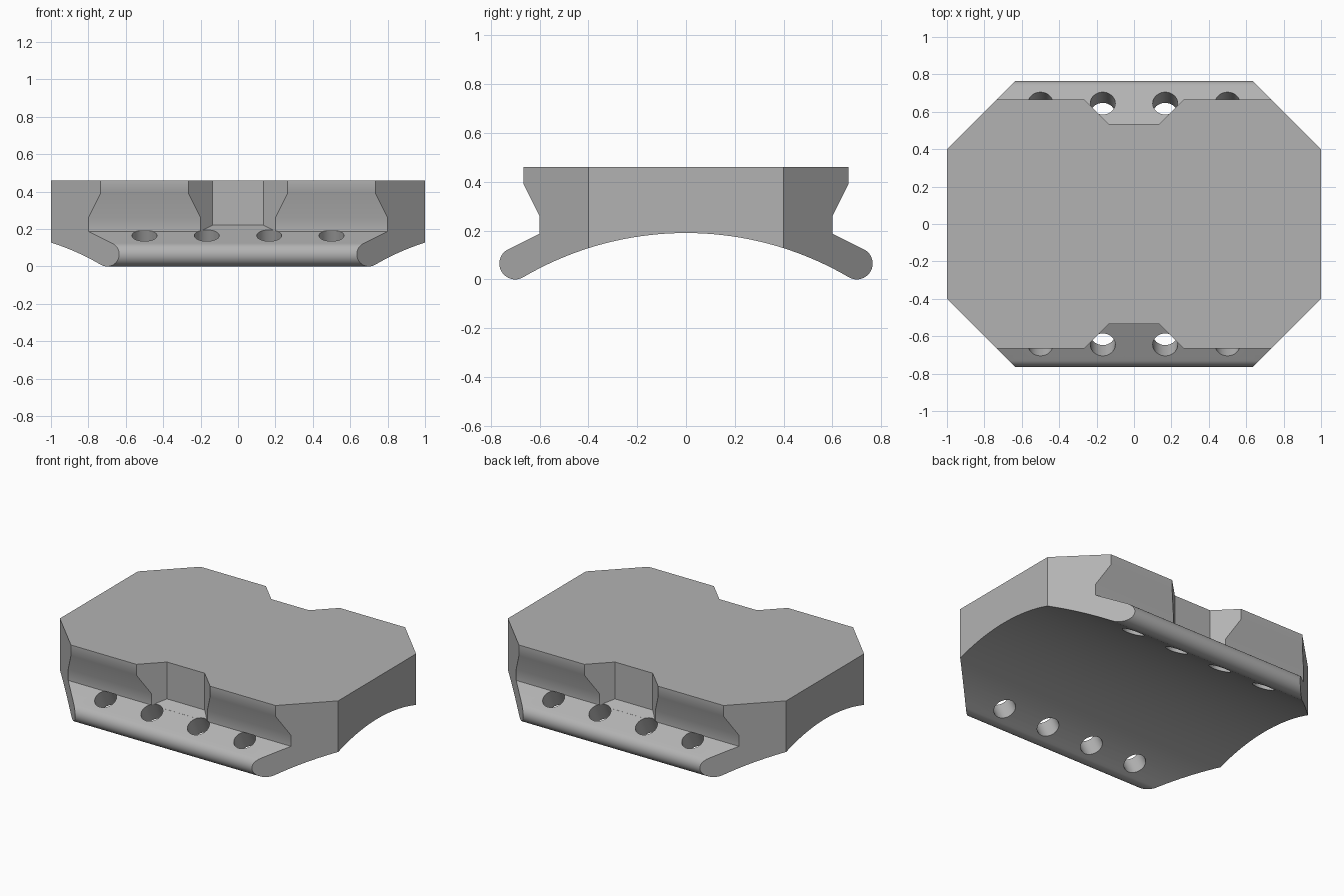
import bpy, bmesh, math
from mathutils import Matrix, Vector

if "Cube" in bpy.data.objects:
    bpy.data.objects.remove(bpy.data.objects["Cube"])

grey = bpy.data.materials.new("plain_grey")
grey.use_nodes = True
grey.diffuse_color = (0.45, 0.45, 0.45, 1)
grey.node_tree.nodes["Principled BSDF"].inputs["Base Color"].default_value = grey.diffuse_color


def make_object(name, bm):
    bmesh.ops.recalc_face_normals(bm, faces=bm.faces)
    mesh = bpy.data.meshes.new(name)
    bm.to_mesh(mesh)
    bm.free()
    mesh.materials.append(grey)
    obj = bpy.data.objects.new(name, mesh)
    bpy.context.collection.objects.link(obj)
    return obj


def prism(name, ring_a, ring_b):
    """Solid between two matching outlines."""
    bm = bmesh.new()
    a = [bm.verts.new(p) for p in ring_a]
    b = [bm.verts.new(p) for p in ring_b]
    bm.faces.new(a)
    bm.faces.new(b)
    for i in range(len(a)):
        j = (i + 1) % len(a)
        bm.faces.new((a[i], a[j], b[j], b[i]))
    return make_object(name, bm)


def carve(target, cutter, operation="DIFFERENCE"):
    bpy.context.view_layer.objects.active = target
    mod = target.modifiers.new("carve", "BOOLEAN")
    mod.object, mod.operation, mod.solver = cutter, operation, "EXACT"
    bpy.ops.object.modifier_apply(modifier=mod.name)
    bpy.data.objects.remove(cutter)


def flange_z(y):
    return 0.123 - 0.5 * (y - 0.729)


# Half section: clamp wall, sloping flange, rounded lip, arched underside
half = [(0.665, 0.46), (0.665, 0.39), (0.6, 0.26), (0.6, flange_z(0.6))]
start, end = math.radians(63.4), math.radians(-120.4)
for i in range(25):
    t = start + (end - start) * i / 24
    half.append((0.7 + 0.065 * math.cos(t), 0.065 + 0.065 * math.sin(t)))
radius, crown = 1.319, 0.19
sweep = math.asin(0.667 / radius)
for i in range(1, 25):
    t = sweep * (1 - i / 24)
    half.append((radius * math.sin(t), crown - radius * (1 - math.cos(t))))
section = half + [(-y, z) for y, z in reversed(half[:-1])]
block = prism("dovetail_block", [(-1.1, y, z) for y, z in section],
              [(1.1, y, z) for y, z in section])

# Octagonal plan trims the four corners
corner = [(1, 0.4), (0.6, 0.8)]
plan = (corner + [(-x, y) for x, y in reversed(corner)]
        + [(-x, -y) for x, y in corner] + [(x, -y) for x, y in reversed(corner)])
carve(block, prism("corner_trim", [(x, y, -0.1) for x, y in plan],
                   [(x, y, 0.6) for x, y in plan]), "INTERSECT")

# Tapered notch and four slanted bolt holes on each long side
normal = Vector((0, 1, 2)).normalized()
for side in (1, -1):
    notch = [(-0.135, 0.535), (0.135, 0.535), (0.4, 0.8), (-0.4, 0.8)]
    carve(block, prism("notch_cutter",
                       [(x, side * y, flange_z(y) + 0.0005) for x, y in notch],
                       [(x, side * y, 0.6) for x, y in notch]))
    for x in (-0.5, -0.167, 0.167, 0.5):
        bm = bmesh.new()
        depth = 0.4
        centre = Vector((0, 0.645, flange_z(0.645))) + normal * (0.001 - depth / 2)
        axis = Vector((0, side * normal.y, normal.z))
        turn = axis.to_track_quat("Z", "Y").to_matrix().to_4x4()
        place = Matrix.Translation((x, side * centre.y, centre.z)) @ turn
        bmesh.ops.create_cone(bm, cap_ends=True, segments=40, radius1=0.067,
                              radius2=0.067, depth=depth, matrix=place)
        carve(block, make_object("bolt_hole_cutter", bm))

# Smooth lip, arch and holes; keep the machined edges crisp
bpy.ops.object.select_all(action="DESELECT")
block.select_set(True)
bpy.context.view_layer.objects.active = block
bpy.ops.object.shade_smooth_by_angle(angle=math.radians(30))
